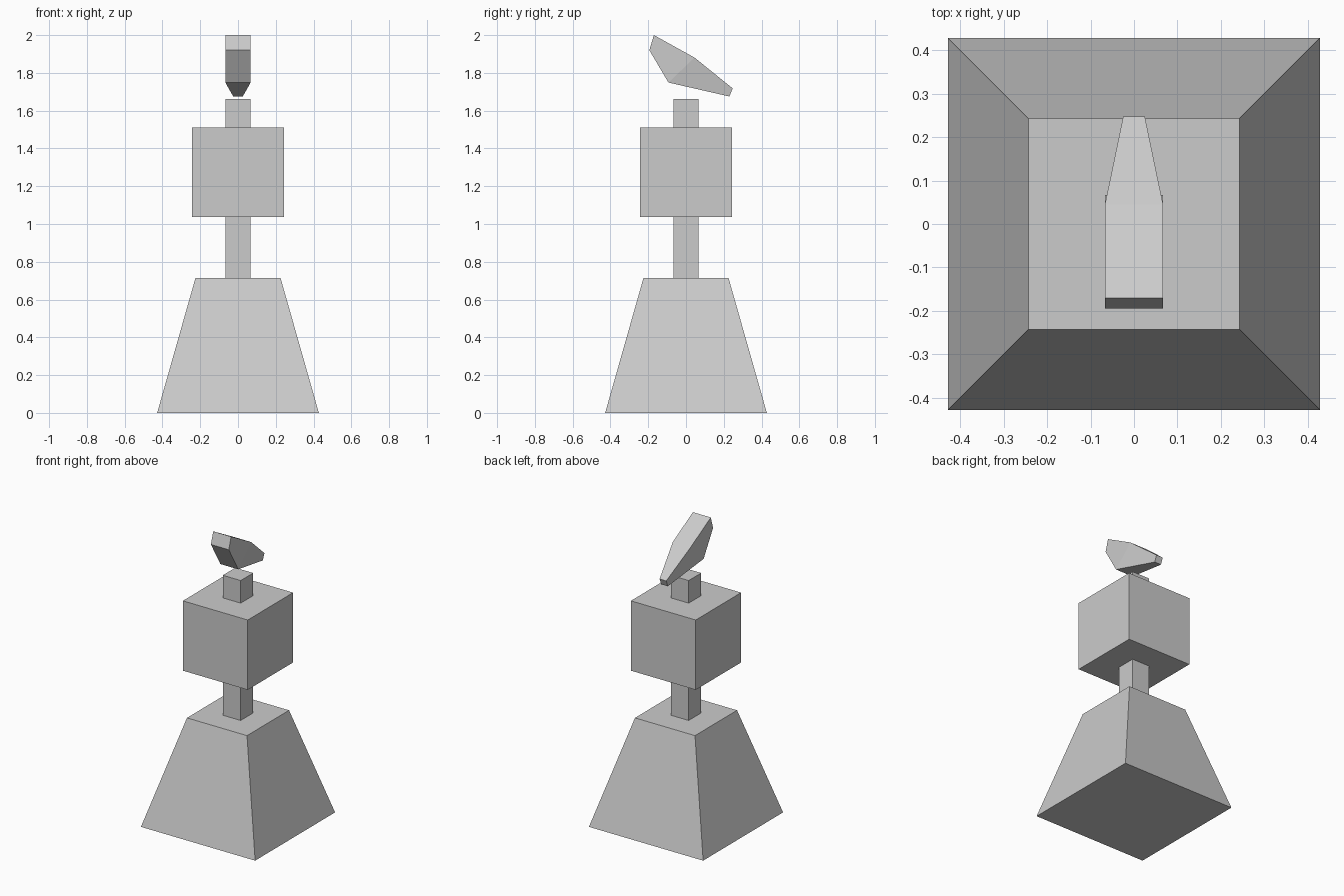
import bpy
import bmesh

if "Cube" in bpy.data.objects:
    bpy.data.objects.remove(bpy.data.objects["Cube"])


def make_object(name, rings):
    """Skin a list of four-corner rings and cap both ends."""
    bm = bmesh.new()
    loops = [[bm.verts.new(p) for p in ring] for ring in rings]
    for a, b in zip(loops, loops[1:]):
        for i in range(4):
            j = (i + 1) % 4
            bm.faces.new((a[i], a[j], b[j], b[i]))
    bm.faces.new(loops[0][::-1])
    bm.faces.new(loops[-1])
    bmesh.ops.recalc_face_normals(bm, faces=bm.faces)
    mesh = bpy.data.meshes.new(name)
    bm.to_mesh(mesh)
    bm.free()
    obj = bpy.data.objects.new(name, mesh)
    bpy.context.collection.objects.link(obj)
    return obj


def square(r, z):
    return [(-r, -r, z), (r, -r, z), (r, r, z), (-r, r, z)]


def block(name, z0, z1, r0, r1=None):
    return make_object(name, [square(r0, z0), square(r1 or r0, z1)])


# Tapered base, posts and body block
block("base", 0, 0.715, 0.428, 0.225)
block("lower_post", 0.715, 1.037, 0.067)
block("body_block", 1.037, 1.51, 0.243)
block("neck_post", 1.51, 1.663, 0.067)

# Floating head: sections of (half width, top y, top z, bottom y, bottom z)
sections = [
    (0.067, -0.17, 2.0, -0.194, 1.92),
    (0.067, 0.045, 1.881, -0.093, 1.749),
    (0.025, 0.247, 1.718, 0.23, 1.675),
]
make_object("head", [
    [(-w, ty, tz), (w, ty, tz), (w, by, bz), (-w, by, bz)]
    for w, ty, tz, by, bz in sections
])
